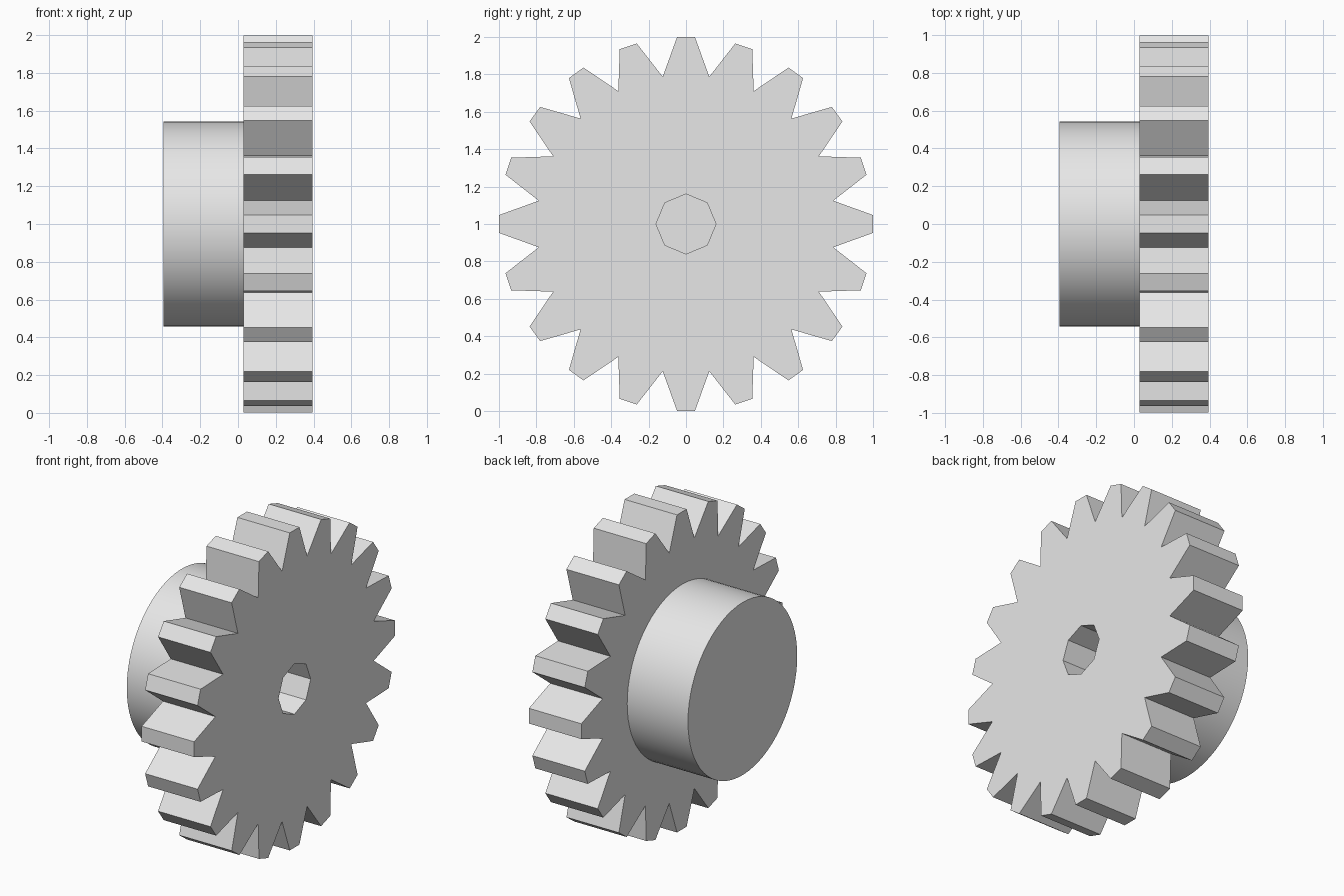
import bpy
import bmesh
from math import sin, cos, pi, radians

TEETH = 20
TIP_R, ROOT_R, HOLE_R = 1.0, 0.797, 0.16
TIP_HALF = radians(2.75)
HUB_R = 0.543
X_BACK, X_JOIN, X_FRONT = -0.394, 0.029, 0.394

cube = bpy.data.objects.get("Cube")
if cube:
    bpy.data.objects.remove(cube, do_unlink=True)

grey = bpy.data.materials.new("plain grey")
grey.use_nodes = True
colour = (0.8, 0.8, 0.8, 1)
grey.diffuse_color = colour
grey.node_tree.nodes["Principled BSDF"].inputs["Base Color"].default_value = colour


def polar(radius, angle):
    return radius * sin(angle), 1 + radius * cos(angle)


def circle(radius, sides):
    return [polar(radius, 2 * pi * i / sides) for i in range(sides)]


def plate(name, outlines, x0, x1):
    """Solid between x0 and x1 from an outline and optional hole outlines."""
    bm = bmesh.new()
    cap_edges = ([], [])
    for outline in outlines:
        rings = [[bm.verts.new((x, y, z)) for y, z in outline] for x in (x0, x1)]
        n = len(outline)
        for i in range(n):
            j = (i + 1) % n
            bm.faces.new((rings[0][i], rings[0][j], rings[1][j], rings[1][i]))
            for ring, edges in zip(rings, cap_edges):
                edges.append(bm.edges.get((ring[i], ring[j])))
    for edges in cap_edges:
        if len(outlines) == 1:
            bmesh.ops.contextual_create(bm, geom=edges)
        else:
            bmesh.ops.triangle_fill(bm, edges=edges, use_beauty=True)
    bmesh.ops.recalc_face_normals(bm, faces=bm.faces)
    mesh = bpy.data.meshes.new(name)
    bm.to_mesh(mesh)
    bm.free()
    mesh.materials.append(grey)
    obj = bpy.data.objects.new(name, mesh)
    bpy.context.collection.objects.link(obj)
    return obj


# Toothed wheel with an eight-sided bore
teeth = []
for i in range(TEETH):
    a = 2 * pi * i / TEETH
    teeth += [polar(TIP_R, a - TIP_HALF), polar(TIP_R, a + TIP_HALF),
              polar(ROOT_R, a + pi / TEETH)]
plate("gear_wheel", [teeth, circle(HOLE_R, 8)], X_JOIN, X_FRONT)

# Smooth round hub closing the bore at the back
hub = plate("hub", [circle(HUB_R, 64)], X_BACK, X_JOIN)
bpy.ops.object.select_all(action="DESELECT")
hub.select_set(True)
bpy.context.view_layer.objects.active = hub
bpy.ops.object.shade_smooth_by_angle(angle=radians(30))
